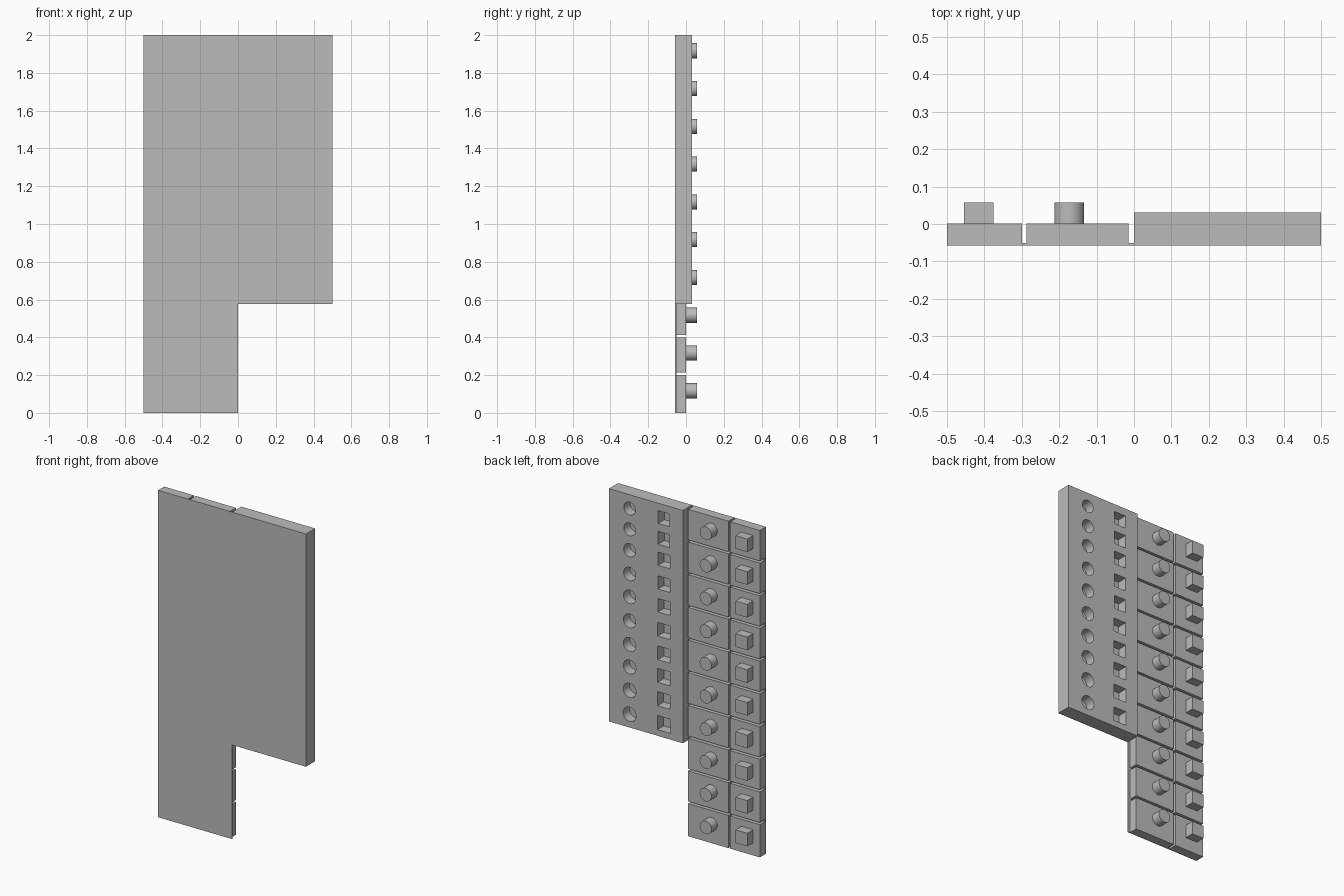
import bpy, bmesh, math
from mathutils import Matrix, Vector

if "Cube" in bpy.data.objects:
    bpy.data.objects.remove(bpy.data.objects["Cube"])

FRONT, FLOOR, TILE, BLOCK, PEG = -0.0575, -0.051, 0.001, 0.031, 0.0575

grey = bpy.data.materials.new("light_grey")
grey.diffuse_color = (0.5, 0.5, 0.5, 1)
grey.use_nodes = True
grey.node_tree.nodes["Principled BSDF"].inputs["Base Color"].default_value = grey.diffuse_color


def add_box(bm, x0, x1, y0, y1, z0, z1):
    size = Matrix.Diagonal((x1 - x0, y1 - y0, z1 - z0, 1))
    centre = Vector((x0 + x1, y0 + y1, z0 + z1)) / 2
    bmesh.ops.create_cube(bm, size=1, matrix=Matrix.Translation(centre) @ size)


def add_rod(bm, x, z, radius, y0, y1):
    turn = Matrix.Rotation(math.pi / 2, 4, 'X')
    bmesh.ops.create_cone(bm, cap_ends=True, segments=40, radius1=radius, radius2=radius,
                          depth=y1 - y0, matrix=Matrix.Translation((x, (y0 + y1) / 2, z)) @ turn)


def make(name, bm):
    mesh = bpy.data.meshes.new(name)
    bm.to_mesh(mesh)
    bm.free()
    obj = bpy.data.objects.new(name, mesh)
    mesh.materials.append(grey)
    bpy.context.collection.objects.link(obj)
    return obj


def smooth(obj):
    bpy.ops.object.select_all(action='DESELECT')
    obj.select_set(True)
    bpy.context.view_layer.objects.active = obj
    bpy.ops.object.shade_smooth_by_angle(angle=math.radians(30))


# Thin sheet that holds the tiles together
bm = bmesh.new()
add_box(bm, -0.5, 0, FRONT, FLOOR, 0, 2)
make("backing_sheet", bm)

# Ten rows of narrow and wide tiles, with square and round pegs
tiles, square, rounded = bmesh.new(), bmesh.new(), bmesh.new()
for i in range(10):
    z0 = 0.2 * i + (0.013 if i else 0)
    z1 = 0.2 * (i + 1)
    zc = 0.2 * i + 0.117
    add_box(tiles, -0.5, -0.3, FLOOR, TILE, z0, z1)
    add_box(tiles, -0.287, -0.015, FLOOR, TILE, z0, z1)
    add_box(square, -0.455, -0.375, TILE, PEG, zc - 0.04, zc + 0.04)
    add_rod(rounded, -0.173, zc, 0.04, TILE, PEG)
make("tiles", tiles)
make("square_pegs", square)
smooth(make("round_pegs", rounded))

# Socket block with holes that widen slightly downwards
bm = bmesh.new()
add_box(bm, 0, 0.5, FRONT, BLOCK, 0.576, 2)
block = make("socket_block", bm)

bm = bmesh.new()
rows = (1.915, 1.788, 1.66, 1.515, 1.375, 1.228, 1.084, 0.946, 0.803, 0.657)
for i, z in enumerate(rows):
    r = 0.039 + 0.0005 * i
    add_rod(bm, 0.36, z, r, BLOCK - 0.06, BLOCK + 0.05)
    add_box(bm, 0.128 - r, 0.128 + r, BLOCK - 0.06, BLOCK + 0.05, z - r, z + r)
cutter = make("hole_cutter", bm)
cutter.hide_render = True
cutter.hide_set(True)

cut = block.modifiers.new("holes", 'BOOLEAN')
cut.operation = 'DIFFERENCE'
cut.solver = 'EXACT'
cut.object = cutter
bpy.context.view_layer.objects.active = block
bpy.ops.object.modifier_apply(modifier=cut.name)
smooth(block)
